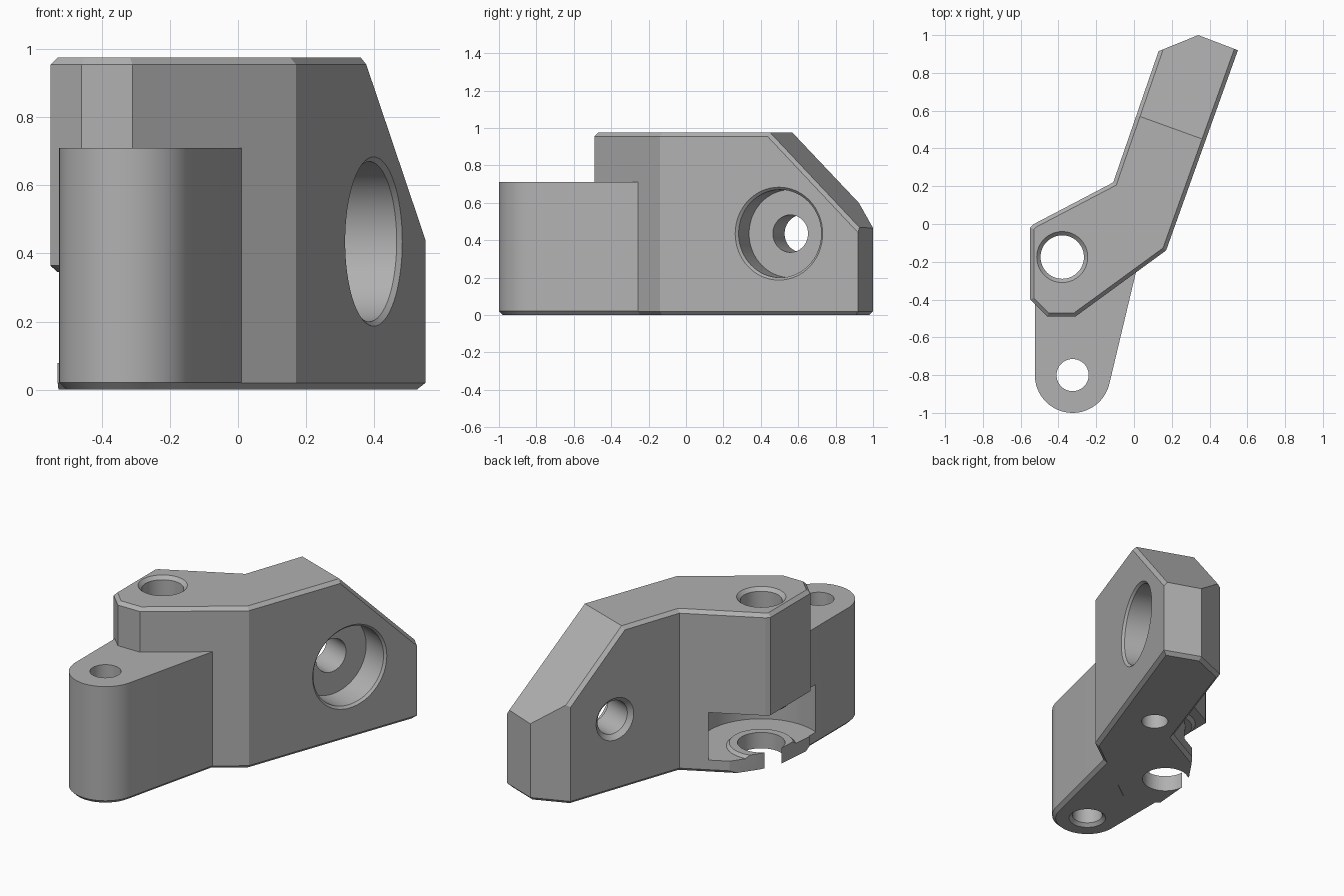
import bpy, bmesh
from math import sin, cos, radians, tau
from mathutils import Vector

old = bpy.data.objects.get("Cube")
if old:
    bpy.data.objects.remove(old, do_unlink=True)

grey = bpy.data.materials.new("satin_grey")
grey.use_nodes = True
colour = (0.44, 0.44, 0.44, 1)
grey.diffuse_color = colour
grey.node_tree.nodes["Principled BSDF"].inputs["Base Color"].default_value = colour

ARM = Vector((0.34, 0.94, 0)).normalized()   # direction the arm runs in
HUB = Vector((-0.38, -0.175, 0))             # axis of the upright bore
TOP, EDGE = 0.975, 0.02


def make(name, bm):
    bmesh.ops.recalc_face_normals(bm, faces=bm.faces)
    mesh = bpy.data.meshes.new(name)
    bm.to_mesh(mesh)
    bm.free()
    mesh.materials.append(grey)
    obj = bpy.data.objects.new(name, mesh)
    bpy.context.collection.objects.link(obj)
    return obj


def prism(outline, low, high):
    bm = bmesh.new()
    face = bm.faces.new([bm.verts.new((x, y, low)) for x, y in outline])
    out = bmesh.ops.extrude_face_region(bm, geom=[face])
    verts = [g for g in out["geom"] if isinstance(g, bmesh.types.BMVert)]
    bmesh.ops.translate(bm, vec=(0, 0, high - low), verts=verts)
    bmesh.ops.recalc_face_normals(bm, faces=bm.faces)
    return bm


def chamfer(bm, edges):
    bmesh.ops.bevel(bm, geom=edges, offset=EDGE, offset_type='OFFSET',
                    segments=1, profile=0.5, affect='EDGES')


def turned(name, profile, origin, axis=Vector((0, 0, 1)), sides=64):
    """Closed solid of revolution from (radius, distance) pairs."""
    bm = bmesh.new()
    turn = axis.to_track_quat('Z', 'Y')
    rings = [[bm.verts.new(origin + turn @ Vector((r * cos(tau * i / sides),
              r * sin(tau * i / sides), d))) for i in range(sides)]
             for r, d in profile]
    for a, b in zip(rings, rings[1:]):
        for i in range(sides):
            j = (i + 1) % sides
            bm.faces.new((a[i], a[j], b[j], b[i]))
    bm.faces.new(rings[0])
    bm.faces.new(rings[-1])
    return make(name, bm)


def combine(target, tool, operation):
    mod = target.modifiers.new(operation.lower(), 'BOOLEAN')
    mod.operation, mod.solver, mod.object = operation, 'EXACT', tool
    bpy.context.view_layer.update()
    graph = bpy.context.evaluated_depsgraph_get()
    mesh = bpy.data.meshes.new_from_object(target.evaluated_get(graph))
    target.modifiers.clear()
    target.data = mesh
    bpy.data.objects.remove(tool, do_unlink=True)


# Angled body with a sloping end and chamfered rims
bm = prism([(-0.55, -0.4), (-0.46, -0.49), (-0.31, -0.49), (0.17, -0.14),
            (0.55, 0.92), (0.34, 1.0), (0.13, 0.915), (-0.11, 0.22),
            (-0.53, 0.0), (-0.55, -0.02)], 0, TOP)
slope = (ARM + Vector((0, 0, 1))).normalized()
cut = bmesh.ops.bisect_plane(bm, geom=bm.verts[:] + bm.edges[:] + bm.faces[:],
                             plane_co=ARM * 0.546 + Vector((0, 0, TOP)),
                             plane_no=slope, clear_outer=True)
bmesh.ops.holes_fill(bm, edges=[e for e in bm.edges if e.is_boundary])
bmesh.ops.recalc_face_normals(bm, faces=bm.faces)
rim = []
for e in bm.edges:
    ups = [f.normal.z > 0.3 for f in e.link_faces]
    middle = (e.verts[0].co + e.verts[1].co) / 2
    if any(f.normal.z < -0.9 for f in e.link_faces):
        rim.append(e)
    elif any(ups) and not all(ups) and middle.dot(ARM) < 0.9:
        rim.append(e)
chamfer(bm, rim)
body = make("bracket_body", bm)

# Rounded foot
arc = [radians(180 + 166.7 * i / 32) for i in range(33)]
bm = prism([(-0.325 + 0.2 * cos(a), -0.8 + 0.2 * sin(a)) for a in arc]
           + [(0.03, -0.172), (-0.2, -0.2), (-0.525, -0.25)], 0.001, 0.71)
chamfer(bm, [e for e in bm.edges if all(v.co.z < 0.01 for v in e.verts)])
combine(body, make("foot", bm), 'UNION')

# Round pocket with a raised washer face on its floor and ceiling
combine(body, turned("pocket", [(0.345, 0.078), (0.345, 0.365)], HUB), 'DIFFERENCE')
for name, profile in (("floor_boss", [(0.2, 0.05), (0.19, 0.08), (0.175, 0.096)]),
                      ("ceiling_boss", [(0.15, 0.345), (0.17, 0.364), (0.17, 0.4)])):
    combine(body, turned(name, profile, HUB), 'UNION')

# Trim the thin plate under the pocket
trim = prism([(-0.26, 0.225), (-0.36, 0.085), (-0.46, -0.06), (-0.51, -0.185),
              (-0.53, -0.43), (-0.8, -0.43), (-0.8, 0.225)], -0.1, 0.2)
combine(body, make("plate_trim", trim), 'DIFFERENCE')

# Bores, each with its chamfered mouth
bores = [
    ("hub_bore", [(0.13, -0.1), (0.13, 0.2), (0.115, 0.2), (0.115, 0.955),
                  (0.16, 1.0)], HUB, Vector((0, 0, 1))),
    ("foot_bore", [(0.125, -0.02), (0.085, 0.02), (0.085, 0.9)],
     Vector((-0.325, -0.8, 0)), Vector((0, 0, 1))),
    ("blind_bore", [(0.075, -0.1), (0.075, 0.25)],
     Vector((0.09, 0.29, 0)), Vector((0, 0, 1))),
    ("cross_bore", [(0.3, -0.05), (0.235, 0.015), (0.235, 0.18), (0.1, 0.18),
                    (0.1, 0.365), (0.16, 0.425)],
     Vector((0.4, 0.497, 0.435)), Vector((-ARM.y, ARM.x, 0))),
]
for bore in bores:
    combine(body, turned(*bore), 'DIFFERENCE')

bpy.ops.object.select_all(action='DESELECT')
body.select_set(True)
bpy.context.view_layer.objects.active = body
bpy.ops.object.shade_smooth_by_angle(angle=radians(15))
